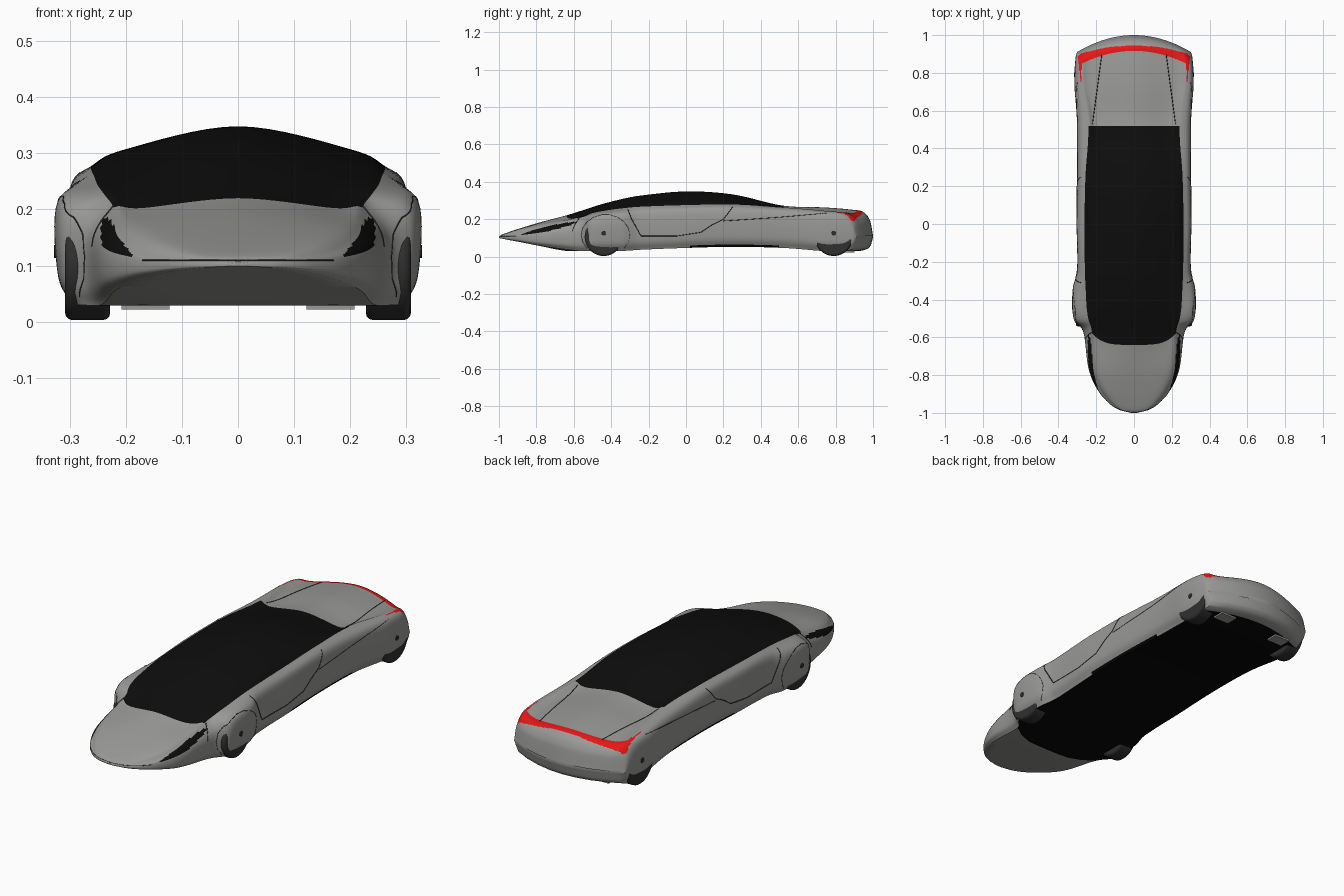
import bpy, bmesh, math
from mathutils import Vector
from mathutils.bvhtree import BVHTree

if "Cube" in bpy.data.objects:
    bpy.data.objects.remove(bpy.data.objects["Cube"], do_unlink=True)


def material(name, color):
    mat = bpy.data.materials.new(name)
    mat.use_nodes = True
    mat.diffuse_color = (*color, 1)
    shader = next(n for n in mat.node_tree.nodes if n.type == "BSDF_PRINCIPLED")
    shader.inputs["Base Color"].default_value = (*color, 1)
    return mat


grey = material("silver_grey_paint", (.32, .32, .31))
glass = material("black_glass", (.004, .004, .004))
red = material("tail_light_red", (.8, .008, .008))
rubber = material("dark_rubber", (.03, .03, .03))
under = material("underbody_black", (.002, .002, .002))
GREY, GLASS, RED, UNDER = range(4)

# Body stations: y, floor z, side width, side top z, canopy width, canopy base z, roof z
STATIONS = [
    (-1.0, .099, .015, .103, .012, .105, .107),
    (-.985, .096, .075, .106, .068, .110, .117),
    (-.95, .089, .13, .108, .12, .115, .130),
    (-.88, .076, .19, .113, .178, .126, .153),
    (-.78, .056, .237, .125, .215, .153, .183),
    (-.64, .03, .265, .155, .222, .203, .22),
    (-.55, .03, .306, .19, .237, .225, .248),
    (-.45, .03, .32, .212, .25, .243, .28),
    (-.34, .03, .318, .215, .256, .258, .308),
    (-.25, .036, .298, .22, .26, .266, .325),
    (0, .046, .3, .235, .262, .275, .348),
    (.25, .052, .297, .238, .257, .278, .332),
    (.52, .046, .296, .23, .242, .263, .272),
    (.75, .03, .311, .21, .275, .245, .262),
    (.9, .03, .311, .2, .28, .235, .249),
    (.95, .034, .308, .185, .278, .222, .237),
    (.985, .055, .304, .15, .276, .18, .19),
    (1.0, .1, .298, .106, .272, .11, .112),
]
ROWS, FLOOR, SPAN = 12, 4, 8
EDGE = FLOOR + 3 * SPAN          # column where the canopy meets the shoulder


def spline(keys, values, steps):
    """Smooth path through tuples, sampled evenly inside each interval."""
    def slope(k):
        a, b = max(k - 1, 0), min(k + 1, len(keys) - 1)
        return [(q - p) / (keys[b] - keys[a]) for p, q in zip(values[a], values[b])]
    out = []
    for k in range(len(keys) - 1):
        h, m0, m1 = keys[k + 1] - keys[k], slope(k), slope(k + 1)
        for s in range(steps):
            t = s / steps
            f = 1 - 3 * t**2 + 2 * t**3
            out.append([f * p + (1 - f) * q + h * (t * (1 - t)**2 * a - t * t * (1 - t) * b)
                        for p, q, a, b in zip(values[k], values[k + 1], m0, m1)])
    return out + [list(values[-1])]


def bow(x, y):
    """Curve the rows of the tail and of the windscreen base."""
    ramp = min(max((y - .6) / .4, 0), 1)
    tail = .095 * (x / .31)**2 * ramp * ramp * (3 - 2 * ramp)
    screen = .07 * min(x / .23, 1)**4 * math.exp(-((y + .64) / .1)**2)
    return y - tail + screen


def section(st):
    y, zb, ws, zm, we, ze, zt = st
    wb, wr, zr = ws * .92, we * .77, zt - .13 * (zt - zb) ** 2 / .3 - .002
    keys = [(wb, zb), (ws, zb + .3 * (zm - zb)), (ws, zm), (we, ze), (wr, zr), (0, zt), (-wr, zr)]
    pts = [(wb * j / FLOOR, zb) for j in range(FLOOR)]
    pts += spline(list(range(len(keys))), keys, SPAN)[:5 * SPAN + 1]
    return [(max(x, 0), bow(max(x, 0), y), z) for x, z in pts]


def body_colour(y0, j, c):
    if j < FLOOR and -.64 < y0 < .93 or j < FLOOR + 2 and .02 < y0 < .5:
        return UNDER
    if j >= EDGE and -.64 < y0 < .52:
        return GLASS
    # headlight sliver
    run = (c.y + .88) / .3
    if j < EDGE and 0 < run < 1 and c.x > .16 and \
            abs(c.z - .117 - .068 * run) < .013 * math.sin(math.pi * run)**.6:
        return GLASS
    # wraparound tail light
    if c.z > .19 and j > EDGE - 5:
        if .918 - .9 * c.x**2 < c.y < .945 - .55 * c.x**2 and c.x < .292:
            return RED
        if .72 < c.y < .9 and 0 < c.x - .277 < .12 * (c.y - .72):
            return RED
    return GREY


# Body shell: one lofted half, mirrored
bm = bmesh.new()
keys = [s[0] for s in STATIONS]
rows = spline(keys, STATIONS, ROWS)
grid = [[bm.verts.new(p) for p in section(r)] for r in rows]
for i in range(len(grid) - 1):
    a, b = grid[i], grid[i + 1]
    y0 = (rows[i][0] + rows[i + 1][0]) / 2
    for j in range(len(a) - 1):
        f = bm.faces.new((a[j], b[j], b[j + 1], a[j + 1]))
        f.material_index = body_colour(y0, j, f.calc_center_median())
bm.faces.new(grid[0])
bm.faces.new(grid[-1][::-1])
bm.normal_update()
surface = BVHTree.FromBMesh(bm)
mesh = bpy.data.meshes.new("body_shell")
bm.to_mesh(mesh)
bm.free()
# drop nothing but the flat end caps' centre edges: the mirror welds them
for m in (grey, glass, red, under):
    mesh.materials.append(m)
body = bpy.data.objects.new("body_shell", mesh)
bpy.context.collection.objects.link(body)
mirror = body.modifiers.new("Mirror", "MIRROR")
mirror.use_clip = True
bpy.ops.object.select_all(action="DESELECT")
body.select_set(True)
bpy.context.view_layer.objects.active = body
bpy.ops.object.shade_smooth_by_angle(angle=math.radians(40))


def seam(name, points, axis, size=.0022):
    """Thin panel gap laid on both sides of the shell; axis is the viewing direction."""
    start = {"x": (1, 0, 0), "y": (0, -2, 0), "z": (0, 0, 1)}[axis]
    ray = {"x": (-1, 0, 0), "y": (0, 1, 0), "z": (0, 0, -1)}[axis]
    hits = []
    for p, q in zip(points, points[1:]):
        for s in range(9):
            u, v = (a + (b - a) * s / 8 for a, b in zip(p, q))
            at = {"x": (0, u, v), "y": (u, 0, v), "z": (u, v, 0)}[axis]
            hit = surface.ray_cast(Vector(at) + Vector(start), Vector(ray))[0]
            if hit:
                hits.append(hit)
    for side, sign in (("left", 1), ("right", -1)):
        curve = bpy.data.curves.new(f"{name}_{side}", "CURVE")
        curve.dimensions = "3D"
        curve.bevel_depth, curve.bevel_resolution = size, 0
        line = curve.splines.new("POLY")
        line.points.add(len(hits) - 1)
        for pt, h in zip(line.points, hits):
            pt.co = (h.x * sign, h.y, h.z, 1)
        curve.materials.append(rubber)
        bpy.context.collection.objects.link(bpy.data.objects.new(curve.name, curve))


seam("door_gap", [(-.31, .25), (-.29, .2), (-.24, .11), (-.05, .11), (.08, .13),
                  (.14, .17), (.2, .2), (.25, .265)], "x")
seam("shoulder_gap", [(.2, .19), (.5, .21), (.75, .232)], "x", .0015)
arc = [math.radians(a) for a in range(-40, 221, 20)]
seam("front_wheel_cover_gap", [(-.43 + .13 * math.cos(a), .115 + .11 * math.sin(a))
                               for a in arc], "x", .0012)
seam("rear_deck_gap", [(.17, .9), (.19, .75), (.22, .53)], "z")
seam("fender_gap", [(.222, -.57), (.255, -.6), (.275, -.63)], "z")
seam("nose_gap", [(0, .109), (.1, .109), (.17, .109)], "y", .0015)


def cylinder(name, place, radius, width, mat, bevel):
    bpy.ops.mesh.primitive_cylinder_add(vertices=40, radius=radius, depth=width,
                                        location=place, rotation=(0, math.pi / 2, 0))
    ob = bpy.context.object
    ob.name = name
    ob.data.materials.append(mat)
    mod = ob.modifiers.new("Bevel", "BEVEL")
    mod.width, mod.segments = bevel, 3
    bpy.ops.object.shade_smooth_by_angle(angle=math.radians(40))


# Wheels, hub buttons and the small plates under the tail
for side, sign in (("left", 1), ("right", -1)):
    for end, y in (("front", -.44), ("rear", .79)):
        cylinder(f"{end}_wheel_{side}", (sign * .268, y, .105), .102, .08, rubber, .012)
        hub = surface.ray_cast(Vector((1, y, .125)), Vector((-1, 0, 0)))[0]
        cylinder(f"{end}_hub_button_{side}", (sign * hub.x, y, .125), .012, .006, rubber, .001)
    bpy.ops.mesh.primitive_cube_add(size=1, location=(sign * .165, .87, .03))
    plate = bpy.context.object
    plate.name = f"tail_plate_{side}"
    plate.scale = (.085, .06, .016)
    plate.data.materials.append(grey)
